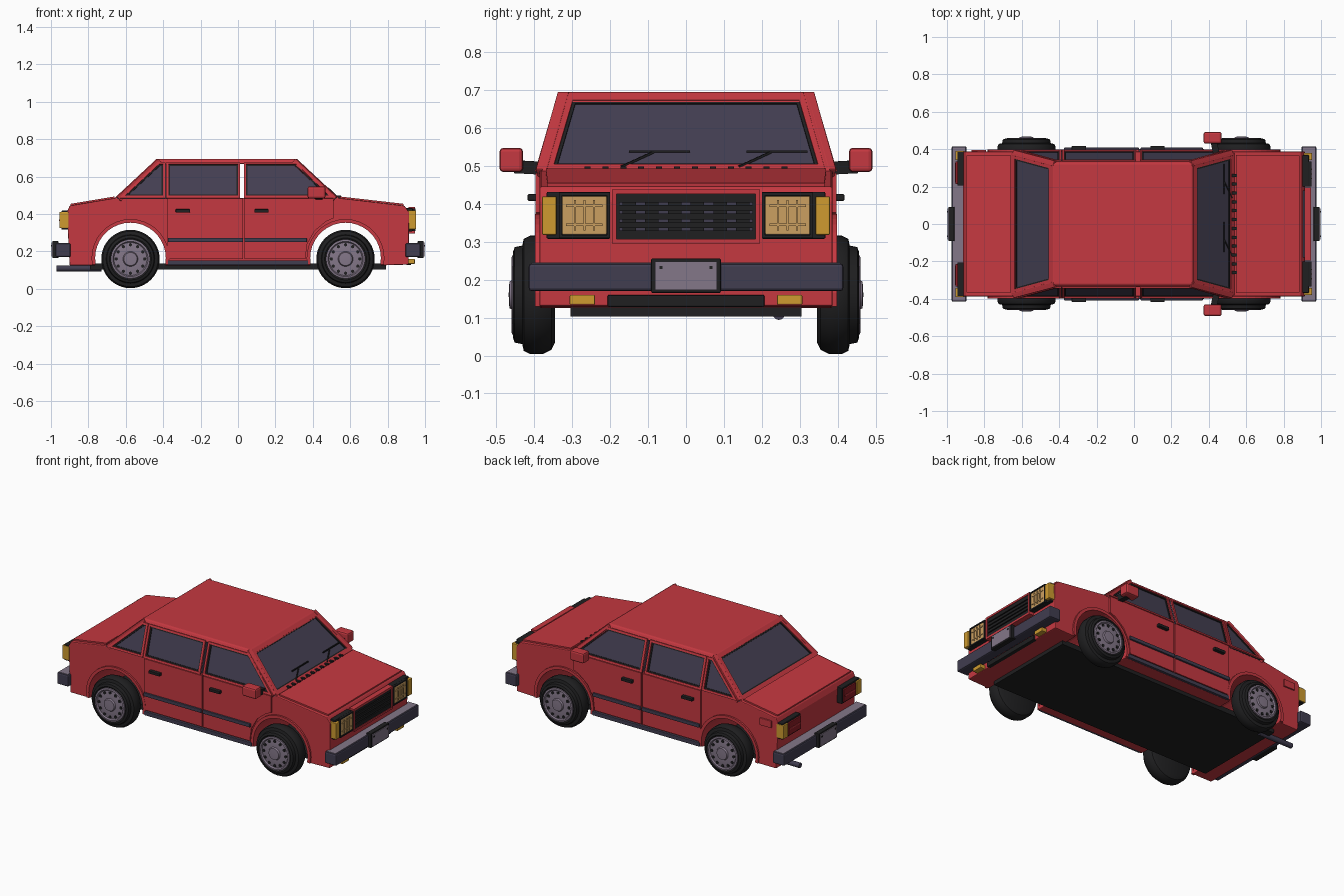
import bpy, bmesh, math
from mathutils import Vector

if "Cube" in bpy.data.objects:
    bpy.data.objects.remove(bpy.data.objects["Cube"])

def material(name, rgb):
    m = bpy.data.materials.new(name)
    m.diffuse_color = (*rgb, 1)
    m.use_nodes = True
    m.node_tree.nodes["Principled BSDF"].inputs["Base Color"].default_value = m.diffuse_color
    return m

RED = material("red paint", (0.56, 0.040, 0.052))
GLASS = material("tinted glass", (0.058, 0.050, 0.085))
PLUM = material("dark bumper plastic", (0.052, 0.047, 0.080))
BLACK = material("black rubber", (0.014, 0.014, 0.015))
GREY = material("pale grey metal", (0.23, 0.185, 0.25))
TAN = material("headlamp lens", (0.60, 0.35, 0.12))
AMBER = material("amber lens", (0.62, 0.33, 0.03))
LAMP = material("dark red lens", (0.26, 0.012, 0.018))

def finish(name, bm, mat, bevel=0, smooth=False):
    bmesh.ops.recalc_face_normals(bm, faces=bm.faces)
    me = bpy.data.meshes.new(name)
    bm.to_mesh(me)
    bm.free()
    me.materials.append(mat)
    ob = bpy.data.objects.new(name, me)
    bpy.context.collection.objects.link(ob)
    if bevel:
        b = ob.modifiers.new("bevel", 'BEVEL')
        b.width, b.segments, b.limit_method = bevel, 2, 'ANGLE'
    if smooth:
        bpy.context.view_layer.objects.active = ob
        ob.select_set(True)
        bpy.ops.object.shade_smooth_by_angle(angle=math.radians(35))
        ob.select_set(False)
    return ob

def box(name, x, y, z, mat, bevel=0):
    bm = bmesh.new()
    bmesh.ops.create_cube(bm, size=1)
    for v in bm.verts:
        v.co = [a[0] + (c + 0.5) * (a[1] - a[0]) for a, c in zip((x, y, z), v.co)]
    return finish(name, bm, mat, bevel)

def hull(name, pts, mat, bevel=0):
    bm = bmesh.new()
    for p in pts:
        bm.verts.new(p)
    bmesh.ops.convex_hull(bm, input=bm.verts)
    bmesh.ops.dissolve_limit(bm, angle_limit=0.02, verts=bm.verts, edges=bm.edges)
    return finish(name, bm, mat, bevel)

def plate(name, pts, thick, mat, ring=0):
    """Flat outline thickened outwards; ring > 0 leaves only a rim of that width."""
    bm = bmesh.new()
    f = bm.faces.new([bm.verts.new(p) for p in pts])
    f.normal_update()
    if f.normal.dot(f.calc_center_median() - Vector((0, 0, 0.3))) < 0:
        f.normal_flip()
    n = f.normal.copy()
    if ring:
        bmesh.ops.inset_region(bm, faces=[f], thickness=ring, use_boundary=True, use_even_offset=True)
        bmesh.ops.delete(bm, geom=[f], context='FACES')
    ex = bmesh.ops.extrude_face_region(bm, geom=bm.faces[:], use_keep_orig=True)
    for v in [g for g in ex["geom"] if isinstance(g, bmesh.types.BMVert)]:
        v.co += n * thick
    return finish(name, bm, mat)

def rod(name, a, b, w, mat, bevel=0):
    a, b = Vector(a), Vector(b)
    bm = bmesh.new()
    bmesh.ops.create_cube(bm, size=1)
    q = (b - a).to_track_quat('Z', 'Y')
    for v in bm.verts:
        v.co = q @ Vector((v.co.x * w, v.co.y * w, v.co.z * (b - a).length)) + (a + b) / 2
    return finish(name, bm, mat, bevel)

def lathe(name, profile, cx, cz, side, mat, n=40):
    """Turn (radius, y) points about a sideways axle."""
    bm = bmesh.new()
    vs = [bm.verts.new((cx + r, side * y, cz)) for r, y in profile]
    es = [bm.edges.new(p) for p in zip(vs, vs[1:])]
    bmesh.ops.spin(bm, geom=vs + es, cent=(cx, 0, cz), axis=(0, 1, 0), angle=math.tau, steps=n)
    bmesh.ops.remove_doubles(bm, verts=bm.verts, dist=1e-5)
    return finish(name, bm, mat, smooth=True)

def arc(cx, r, a0, a1, n=20, cz=0.165):
    return [(cx + r * math.cos(math.radians(a0 + (a1 - a0) * i / n)),
             cz + r * math.sin(math.radians(a0 + (a1 - a0) * i / n))) for i in range(n + 1)]

WX, HW = 0.575, 0.387          # wheel position, body half width
Z0, Z1 = 0.48, 0.685           # cabin base and top

def cabin_y(z):
    return 0.388 - max(0, z - Z0) * 0.06 / (Z1 - Z0)

def screen_x(z, front):        # slope of windscreen and rear window
    t = (z - Z0) / (Z1 - Z0)
    return 0.53 - 0.22 * t if front else -0.65 + 0.22 * t

# Lower body with wheel arches
outline = [(-0.90, 0.125)] + arc(-WX, 0.19, 192, -12) + arc(WX, 0.19, 192, -12) + [
    (0.912, 0.13), (0.915, 0.41), (0.89, 0.445), (0.53, 0.487), (-0.65, 0.487), (-0.90, 0.445), (-0.915, 0.41)]
bm = bmesh.new()
f = bm.faces.new([bm.verts.new((x, -HW, z)) for x, z in outline])
ex = bmesh.ops.extrude_face_region(bm, geom=[f], use_keep_orig=True)
for g in ex["geom"]:
    if isinstance(g, bmesh.types.BMVert):
        g.co.y = HW
finish("body", bm, RED, 0.005)
box("floor", (-0.79, 0.79), (-0.305, 0.305), (0.103, 0.135), BLACK)

# Bonnet and boot lids
for name, a, b in (("bonnet", (0.545, 0.485), (0.885, 0.446)), ("boot_lid", (-0.66, 0.485), (-0.895, 0.446))):
    plate(name, [(a[0], -0.37, a[1]), (b[0], -0.365, b[1]), (b[0], 0.365, b[1]), (a[0], 0.37, a[1])], 0.009, RED)
for i in range(12):
    y = -0.26 + i * 0.52 / 11
    box("cowl_vent", (0.52, 0.55), (y - 0.008, y + 0.008), (0.485, 0.499), BLACK)

# Cabin glass in two blocks with a slit at the door post, then the roof
for name, xa, xb in (("cabin_glass_rear", None, 0.012), ("cabin_glass_front", 0.031, None)):
    hull(name, [(x, s * cabin_y(z), z) for z in (Z0, Z1) for s in (-1, 1)
                for x in (screen_x(z, False) if xa is None else xa, screen_x(z, True) if xb is None else xb)], GLASS)
hull("roof", [(x, s * y, z) for s in (-1, 1) for x, y, z in (
    (-0.455, 0.34, 0.668), (0.34, 0.34, 0.668), (-0.435, 0.325, 0.695), (0.312, 0.325, 0.695))], RED, 0.006)

# Windscreen and rear window surrounds, corner pillars
for front, label in ((True, "windscreen"), (False, "rear_window")):
    q = [(screen_x(z, front), s * (cabin_y(z) - 0.008), z) for s, z in ((-1, Z0), (1, Z0), (1, Z1), (-1, Z1))]
    plate(label + "_seal", q, 0.005, BLACK, 0.034)
    plate(label + "_frame", q, 0.010, RED, 0.026)
    for s in (-1, 1):
        d = -0.010 if front else 0.010
        rod("corner_pillar", (screen_x(Z0, front) + d, s * 0.379, Z0), (screen_x(Z1, front) + d, s * 0.321, Z1), 0.032, RED, 0.004)
for a in (-0.15, 0.16):        # wipers
    p = [(screen_x(z, True) + 0.014, y, z) for y, z in ((a - 0.02, 0.498), (a + 0.065, 0.537), (a, 0.538), (a + 0.16, 0.538))]
    rod("wiper_arm", p[0], p[1], 0.006, BLACK)
    rod("wiper_blade", p[2], p[3], 0.006, BLACK)

windows = {
    "quarter_window": [(-0.635, 0.483), (-0.388, 0.483), (-0.388, 0.676), (-0.428, 0.676)],
    "rear_door_window": [(-0.384, 0.483), (0.012, 0.483), (0.012, 0.676), (-0.384, 0.676)],
    "front_door_window": [(0.031, 0.483), (0.518, 0.483), (0.318, 0.676), (0.031, 0.676)]}
doors = {
    "rear_door": [(-0.378, 0.16), (0.027, 0.16), (0.027, 0.482), (-0.378, 0.482)],
    "front_door": [(0.035, 0.16), (0.36, 0.16), (0.37, 0.24), (0.41, 0.31), (0.47, 0.36), (0.51, 0.378), (0.51, 0.482)]
    + [(0.035, 0.482)]}

for s in (-1, 1):
    def Y(a, b):
        return tuple(sorted((s * a, s * b)))
    # Side windows and doors
    for name, pts in windows.items():
        p = [(x, s * cabin_y(z), z) for x, z in pts]
        plate(name + "_seal", p, 0.005, BLACK, 0.021)
        plate(name + "_frame", p, 0.012, RED, 0.013)
    for name, pts in doors.items():
        plate(name, [(x, s * (HW - 0.002), z) for x, z in pts], 0.012, RED)
    for x in (-0.295, 0.125):
        box("door_handle", (x - 0.038, x + 0.038), Y(0.39, 0.418), (0.408, 0.426), BLACK, 0.003)
    for x0, x1 in ((-0.375, 0.027), (0.035, 0.368)):
        box("side_moulding", (x0, x1), Y(0.39, 0.408), (0.25, 0.272), PLUM, 0.003)
    box("sill_strip", (-0.375, 0.375), Y(0.37, 0.402), (0.128, 0.153), PLUM, 0.003)
    # Mirrors
    rod("mirror_arm", (0.44, s * 0.375, 0.494), (0.425, s * 0.45, 0.498), 0.034, BLACK)
    box("door_mirror", (0.372, 0.468), Y(0.43, 0.492), (0.484, 0.548), RED, 0.010)
    # Arch lips and wheels
    for cx in (-WX, WX):
        lip = arc(cx, 0.208, 190, -10) + arc(cx, 0.189, -10, 190)
        plate("arch_lip", [(x, s * (HW - 0.003), z) for x, z in lip], 0.014, RED)
        cz = 0.16
        lathe("tyre", [(0, 0.345), (0.125, 0.345), (0.145, 0.355), (0.156, 0.378), (0.156, 0.412), (0.148, 0.428),
                       (0.130, 0.432), (0.126, 0.452), (0.112, 0.457), (0.10, 0.448), (0, 0.446)], cx, cz, s, BLACK)
        lathe("wheel_disc", [(0.104, 0.447), (0.104, 0.459), (0.094, 0.461), (0.088, 0.453), (0.060, 0.457),
                             (0.040, 0.457), (0.035, 0.466), (0, 0.468)], cx, cz, s, GREY)
        for i in range(12):
            a = math.tau * i / 12
            lathe("wheel_hole", [(0.009, 0.450), (0.009, 0.459), (0, 0.459)],
                  cx + 0.076 * math.cos(a), cz + 0.076 * math.sin(a), s, BLACK, 8)
    # Headlamps and front indicators
    box("headlamp_surround", (0.90, 0.935), Y(0.20, 0.368), (0.308, 0.432), BLACK, 0.004)
    plate("headlamp_rim", [(0.934, s * y, z) for y, z in ((0.20, 0.31), (0.335, 0.31), (0.335, 0.43), (0.20, 0.43))], 0.014, BLACK, 0.008)
    box("headlamp", (0.92, 0.946), Y(0.209, 0.327), (0.319, 0.421), TAN, 0.003)
    for y in (0.243, 0.268, 0.293):
        box("headlamp_rib", (0.94, 0.951), Y(y - 0.003, y + 0.003), (0.33, 0.41), TAN)
    for z in (0.345, 0.395):
        box("headlamp_rib", (0.94, 0.950), Y(0.22, 0.316), (z - 0.003, z + 0.003), TAN)
    box("front_indicator", (0.895, 0.952), Y(0.342, 0.380), (0.318, 0.420), AMBER, 0.004)
    box("fog_lamp", (0.90, 0.945), Y(0.24, 0.307), (0.134, 0.160), AMBER, 0.003)
    # Tail lamps
    box("tail_lamp_surround", (-0.945, -0.90), Y(0.205, 0.386), (0.318, 0.418), BLACK, 0.004)
    box("tail_lamp", (-0.954, -0.93), Y(0.214, 0.335), (0.328, 0.408), LAMP, 0.003)
    box("tail_lamp_bar", (-0.957, -0.94), Y(0.222, 0.327), (0.364, 0.372), RED)
    box("rear_indicator", (-0.955, -0.905), Y(0.342, 0.391), (0.325, 0.411), AMBER, 0.004)

# Grille
box("grille_back", (0.90, 0.925), (-0.18, 0.18), (0.305, 0.425), PLUM)
plate("grille_frame", [(0.912, y, z) for y, z in ((-0.195, 0.295), (0.195, 0.295), (0.195, 0.438), (-0.195, 0.438))], 0.034, RED, 0.012)
plate("grille_rim", [(0.912, y, z) for y, z in ((-0.183, 0.307), (0.183, 0.307), (0.183, 0.426), (-0.183, 0.426))], 0.030, BLACK, 0.008)
for i in range(5):
    z = 0.322 + i * 0.0225
    box("grille_slat", (0.92, 0.942), (-0.178, 0.178), (z - 0.008, z + 0.008), BLACK)
for i in range(6):
    y = -0.15 + i * 0.06
    box("grille_bar", (0.92, 0.934), (y - 0.018, y + 0.018), (0.31, 0.42), BLACK)
box("lower_intake", (0.90, 0.925), (-0.207, 0.207), (0.128, 0.160), BLACK, 0.004)

# Bumpers with pale tops, and number plates
for d in (-1, 1):
    def X(a, b):
        return tuple(sorted((d * a, d * b)))
    box("bumper", X(0.895, 0.975), (-0.415, 0.415), (0.17, 0.243), PLUM, 0.008)
    box("bumper_top", X(0.903, 0.967), (-0.408, 0.408), (0.238, 0.246), GREY)
    box("plate_holder", X(0.96, 0.992), (-0.092, 0.092), (0.165, 0.256), BLACK, 0.004)
    box("blank_plate", X(0.98, 0.997), (-0.082, 0.082), (0.173, 0.248), GREY)
    for y in (-0.066, 0.066):
        box("plate_bolt", X(0.99, 1.0), (y - 0.004, y + 0.004), (0.228, 0.236), BLACK)

# Exhaust and fuel flap
bm = bmesh.new()
bmesh.ops.create_cone(bm, cap_ends=True, segments=16, radius1=0.016, radius2=0.016, depth=0.24)
for v in bm.verts:
    v.co = (-0.85 + v.co.z, 0.245 + v.co.x, 0.11 + v.co.y)
finish("exhaust_pipe", bm, PLUM, smooth=True)
box("fuel_flap", (-0.87, -0.79), (0.38, 0.396), (0.375, 0.42), RED, 0.003)
